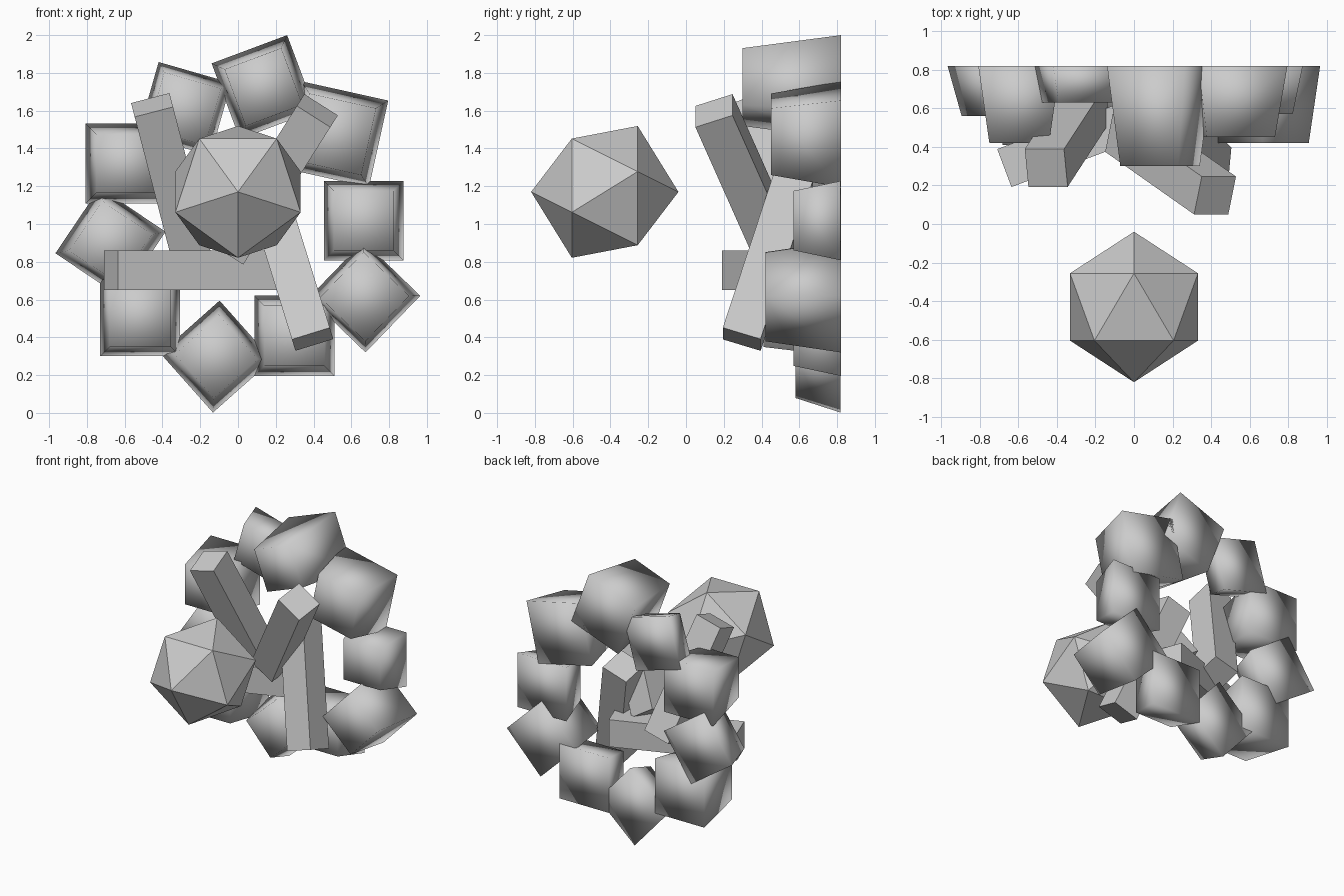
import bpy, bmesh, math
from mathutils import Vector, Matrix

if "Cube" in bpy.data.objects:
    bpy.data.objects.remove(bpy.data.objects["Cube"])

BACK = 0.82


def add_object(name, bm, smooth=False):
    bmesh.ops.recalc_face_normals(bm, faces=bm.faces)
    mesh = bpy.data.meshes.new(name)
    bm.to_mesh(mesh)
    bm.free()
    for p in mesh.polygons:
        p.use_smooth = smooth
    ob = bpy.data.objects.new(name, mesh)
    bpy.context.collection.objects.link(ob)
    return ob


def ring_block(i, x, z, side, angle, front, ratio):
    """Square block, wide at the flat back and narrower at the front."""
    bm = bmesh.new()
    bmesh.ops.create_cube(bm, size=1)
    back = BACK - 0.0005 * (i % 3)
    for v in bm.verts:
        at_front = v.co.y < 0
        s = side * (ratio if at_front else 1)
        v.co = Vector((v.co.x * s, front if at_front else back, v.co.z * s))
    bm.transform(Matrix.Translation((x, 0, z)) @ Matrix.Rotation(-math.radians(angle), 4, 'Y'))
    add_object(f"ring_block_{i}", bm, True)


def bar(name, tip, direction, length, width=0.21):
    """Square bar running inward from its outer end."""
    d = Vector(direction).normalized()
    u = Vector((d.z, 0, -d.x)).normalized()
    v = d.cross(u)
    bm = bmesh.new()
    bmesh.ops.create_cube(bm, size=1)
    for vert in bm.verts:
        c = vert.co.copy()
        vert.co = Vector(tip) + u * c.x * width + v * c.y * width + d * (c.z - 0.5) * length
    add_object(name, bm)


# Ring of tapered blocks: x, z, side, turn in degrees, front y, taper
blocks = [
    (0.135, 1.725, 0.427, 20.5, 0.30, 0.75),
    (-0.283, 1.61, 0.40, -16, 0.63, 0.78),
    (-0.595, 1.32, 0.424, 0, 0.42, 0.73),
    (-0.675, 0.902, 0.42, -34, 0.56, 0.75),
    (-0.518, 0.512, 0.424, 0, 0.41, 0.77),
    (-0.115, 0.298, 0.42, 41.6, 0.58, 0.74),
    (0.299, 0.408, 0.425, 0, 0.57, 0.75),
    (0.67, 0.615, 0.417, 46, 0.42, 0.80),
    (0.665, 1.018, 0.42, 0, 0.57, 0.75),
    (0.515, 1.475, 0.47, -12.5, 0.45, 0.77),
]
for i, b in enumerate(blocks):
    ring_block(i, *b)

# Four bars reaching forward and outward from the middle
bar("upper_left_bar", (-0.455, 0.29, 1.63), (-0.26, -0.40, 1), 0.92)
bar("upper_right_bar", (0.42, 0.148, 1.60), (0.634, -0.446, 1), 0.92)
bar("lower_right_bar", (0.395, 0.295, 0.39), (0.31, -0.33, -1), 0.92)
bar("left_bar", (-0.672, 0.29, 0.755), (-0.936, -0.351, 0), 0.93)

# Floating twenty-sided core in front, apex facing forward
bm = bmesh.new()
bmesh.ops.create_icosphere(bm, subdivisions=1, radius=0.39)
for v in bm.verts:
    v.co = Vector((v.co.y, v.co.z - 0.43, v.co.x + 1.17))
add_object("core", bm)
